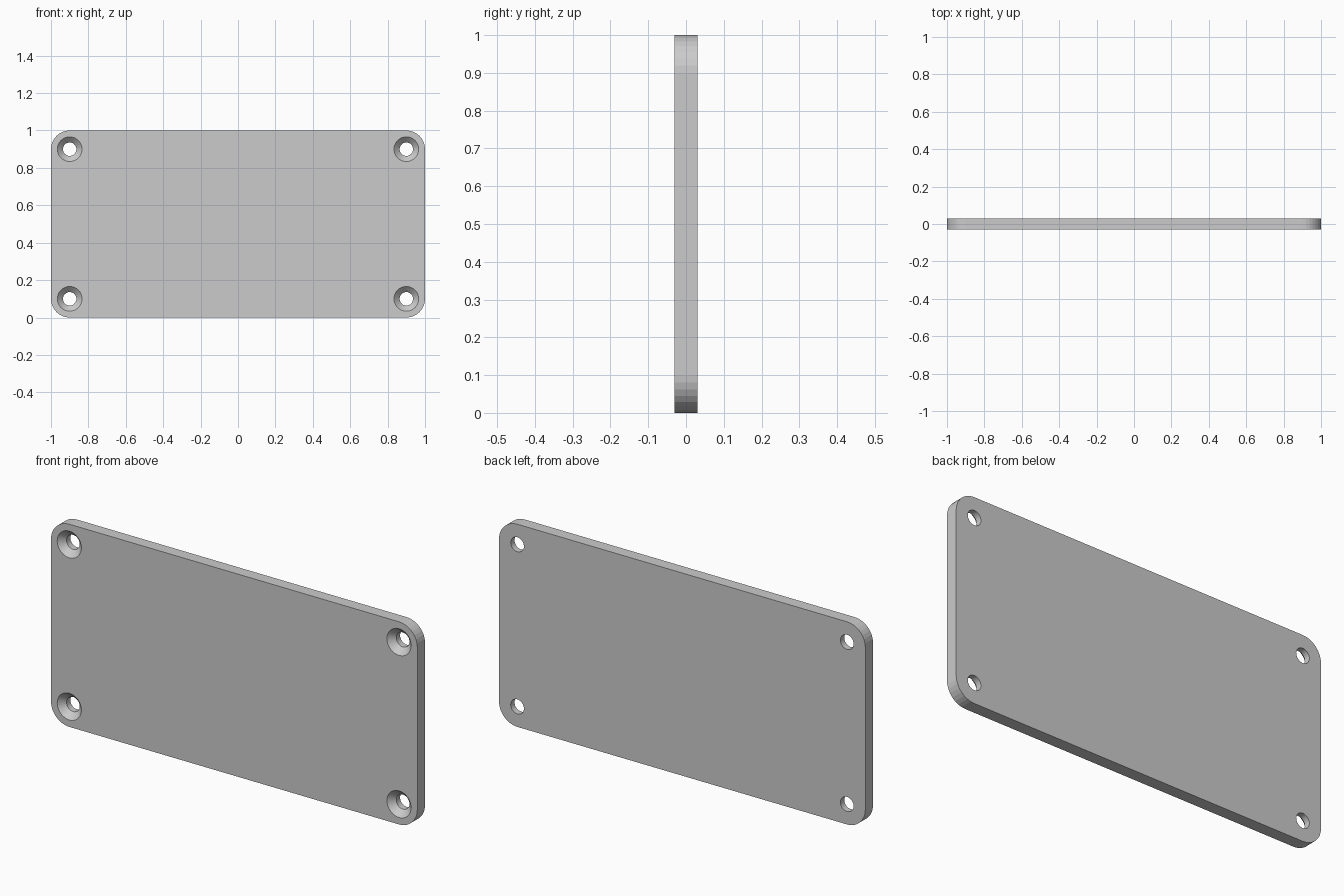
import bpy, bmesh
from math import sin, cos, pi, radians

if "Cube" in bpy.data.objects:
    bpy.data.objects.remove(bpy.data.objects["Cube"])

HALF_W, HEIGHT, HALF_T = 1.0, 1.0, 0.03
CORNER_R, CORNER_SEGS = 0.1, 8
HOLE_R, SINK_R, HOLE_SIDES = 0.036, 0.066, 32


def add_object(name, bm):
    bmesh.ops.recalc_face_normals(bm, faces=bm.faces[:])
    mesh = bpy.data.meshes.new(name)
    bm.to_mesh(mesh)
    bm.free()
    obj = bpy.data.objects.new(name, mesh)
    bpy.context.collection.objects.link(obj)
    return obj


# Plate: rounded rectangle extruded front to back
bm = bmesh.new()
outline = []
corners = [(1, 1), (-1, 1), (-1, 0), (1, 0)]
for i, (sx, top) in enumerate(corners):
    cx = sx * (HALF_W - CORNER_R)
    cz = HEIGHT - CORNER_R if top else CORNER_R
    for k in range(CORNER_SEGS + 1):
        a = (i + k / CORNER_SEGS) * pi / 2
        outline.append(bm.verts.new((cx + CORNER_R * cos(a), -HALF_T, cz + CORNER_R * sin(a))))
face = bm.faces.new(outline)
ext = bmesh.ops.extrude_face_region(bm, geom=[face], use_keep_orig=True)
moved = [g for g in ext["geom"] if isinstance(g, bmesh.types.BMVert)]
bmesh.ops.translate(bm, verts=moved, vec=(0, 2 * HALF_T, 0))
plate = add_object("plate", bm)

# Cutter: countersink cone leading into a straight hole, at each corner
bm = bmesh.new()
over = 0.01
sections = [(-HALF_T - over, SINK_R + over), (-HALF_T + SINK_R - HOLE_R, HOLE_R), (HALF_T + over, HOLE_R)]
for sx, top in corners:
    cx = sx * (HALF_W - CORNER_R)
    cz = HEIGHT - CORNER_R if top else CORNER_R
    rings = [[bm.verts.new((cx + r * cos(2 * pi * k / HOLE_SIDES), y, cz + r * sin(2 * pi * k / HOLE_SIDES)))
              for k in range(HOLE_SIDES)] for y, r in sections]
    for a, b in zip(rings, rings[1:]):
        for k in range(HOLE_SIDES):
            n = (k + 1) % HOLE_SIDES
            bm.faces.new((a[k], a[n], b[n], b[k]))
    bm.faces.new(rings[0])
    bm.faces.new(rings[-1])
cutter = add_object("screw_hole_cutter", bm)
cutter.hide_render = True

# Cut the holes, then discard the cutter
cut = plate.modifiers.new("screw_holes", "BOOLEAN")
cut.operation, cut.solver, cut.object = "DIFFERENCE", "EXACT", cutter
bpy.context.view_layer.objects.active = plate
plate.select_set(True)
cutter.select_set(False)
bpy.ops.object.modifier_apply(modifier=cut.name)
bpy.data.objects.remove(cutter)
